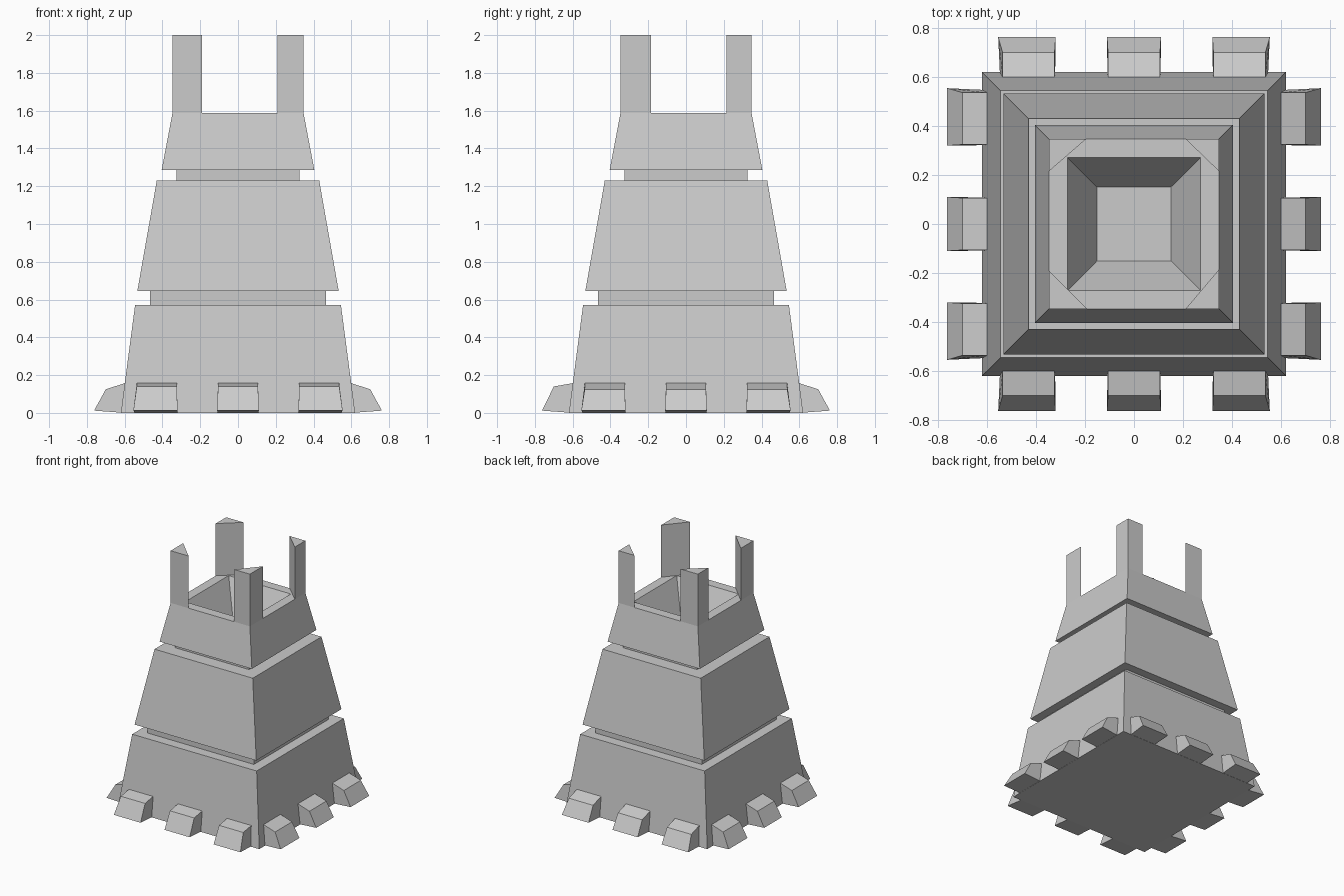
import bpy, bmesh
from mathutils import Matrix
from math import pi

if "Cube" in bpy.data.objects:
    bpy.data.objects.remove(bpy.data.objects["Cube"])


def finish(name, bm):
    bmesh.ops.recalc_face_normals(bm, faces=bm.faces)
    mesh = bpy.data.meshes.new(name)
    bm.to_mesh(mesh)
    bm.free()
    obj = bpy.data.objects.new(name, mesh)
    bpy.context.collection.objects.link(obj)
    return obj


def loft(name, rings, rot=0.0):
    """Skin a list of equal-length point rings and cap both ends."""
    bm = bmesh.new()
    loops = [[bm.verts.new(p) for p in ring] for ring in rings]
    n = len(loops[0])
    for a, b in zip(loops, loops[1:]):
        for i in range(n):
            j = (i + 1) % n
            bm.faces.new((a[i], a[j], b[j], b[i]))
    bm.faces.new(loops[0])
    bm.faces.new(loops[-1])
    bmesh.ops.rotate(bm, verts=bm.verts, cent=(0, 0, 0), matrix=Matrix.Rotation(rot, 3, 'Z'))
    return finish(name, bm)


def square(h, z):
    return [(-h, -h, z), (h, -h, z), (h, h, z), (-h, h, z)]


# Tapered tower body: three tiers, two grooves and the sunken top (half width, height)
profile = [(0.62, 0), (0.545, 0.57), (0.465, 0.57), (0.465, 0.645),
           (0.533, 0.645), (0.43, 1.23), (0.325, 1.23), (0.325, 1.287),
           (0.404, 1.287), (0.347, 1.587), (0.272, 1.587), (0.15, 1.33)]
loft("tower_body", [square(h, z) for h, z in profile])

# Triangular corner posts, leg ends differ slightly on the near / far sides
posts = [(-1, -1, 0.19, 0.19), (1, -1, 0.21, 0.185), (1, 1, 0.21, 0.215), (-1, 1, 0.195, 0.215)]
for sx, sy, ix, iy in posts:
    o = 0.347
    tri = [(sx * o, sy * o), (sx * ix, sy * o), (sx * o, sy * iy)]
    loft("corner_post", [[(x, y, z) for x, y in tri] for z in (1.58, 2.0)])

# Foot blocks: three along each side, outer ones flare towards the corners
for side in range(4):
    ridge = 0.14 if side == 0 else 0.125
    section = [(0.57, 0.157, 0), (0.60, 0.157, 0), (0.70, ridge, 0.002), (0.762, 0.012, 1), (0.60, 0, 0.5), (0.57, 0, 0.5)]
    for k in (-1, 0, 1):
        cx = 0.43 * k
        left = [(cx - 0.106 - f * (0.018 if k < 0 else 0.004), -d, z) for d, z, f in section]
        right = [(cx + 0.106 + f * (0.018 if k > 0 else 0.004), -d, z) for d, z, f in section]
        loft("foot_block", [left, right], side * pi / 2)
